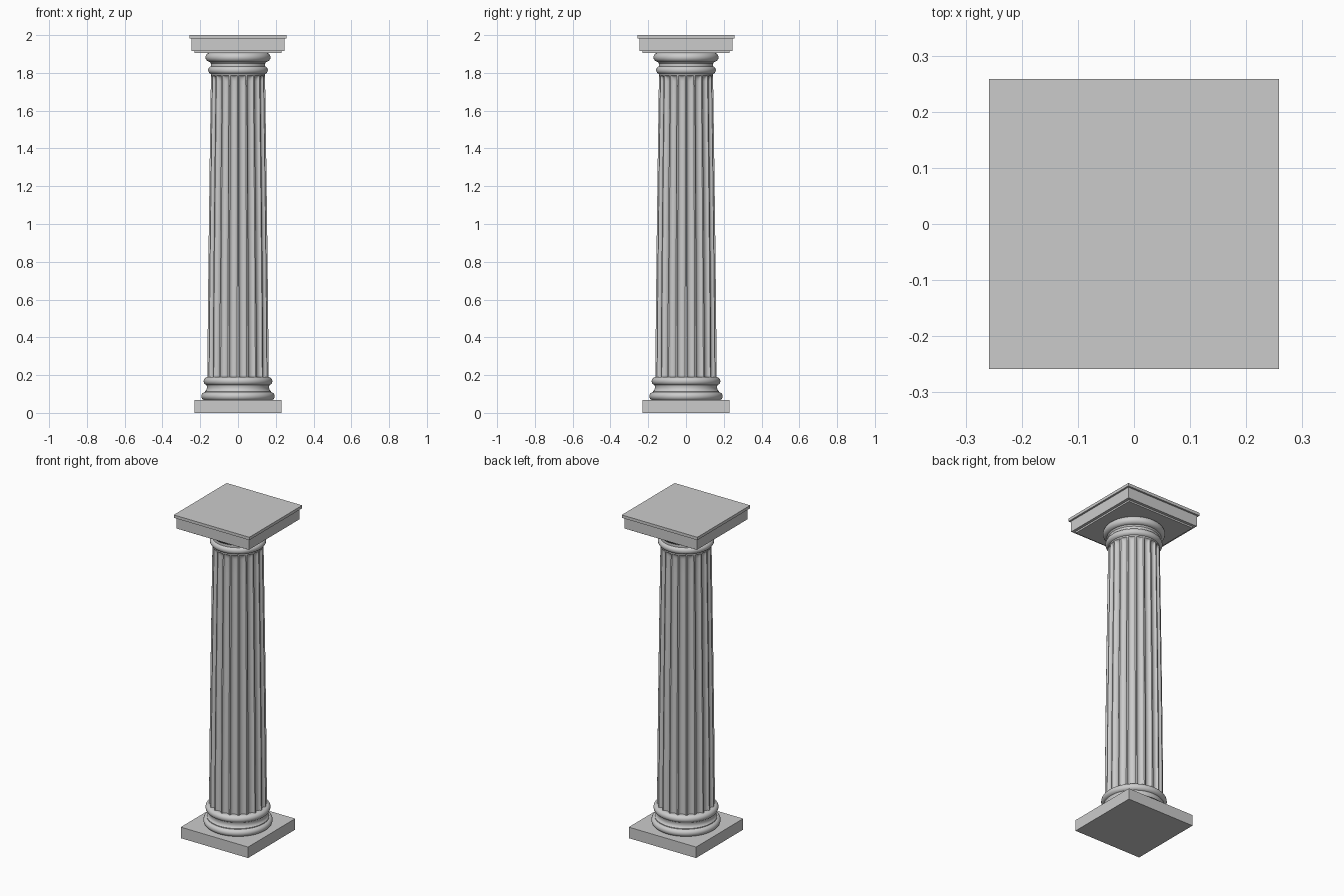
import bpy, bmesh, math

if "Cube" in bpy.data.objects:
    bpy.data.objects.remove(bpy.data.objects["Cube"])

FLUTES = 20


def finish(name, bm, angle=35):
    bmesh.ops.recalc_face_normals(bm, faces=bm.faces)
    me = bpy.data.meshes.new(name)
    bm.to_mesh(me)
    bm.free()
    ob = bpy.data.objects.new(name, me)
    bpy.context.collection.objects.link(ob)
    bpy.ops.object.select_all(action='DESELECT')
    ob.select_set(True)
    bpy.context.view_layer.objects.active = ob
    bpy.ops.object.shade_smooth_by_angle(angle=math.radians(angle))
    return ob


def slab(name, half, z0, z1):
    bm = bmesh.new()
    bmesh.ops.create_cube(bm, size=1)
    for v in bm.verts:
        v.co = (v.co.x * 2 * half, v.co.y * 2 * half, z0 + (v.co.z + 0.5) * (z1 - z0))
    return finish(name, bm)


def loft(name, rings):
    """Skin a stack of closed rings and cap both ends."""
    bm = bmesh.new()
    rows = [[bm.verts.new(p) for p in ring] for ring in rings]
    n = len(rows[0])
    for a, b in zip(rows, rows[1:]):
        for i in range(n):
            j = (i + 1) % n
            bm.faces.new((a[i], a[j], b[j], b[i]))
    bm.faces.new(rows[0][::-1])
    bm.faces.new(rows[-1])
    return finish(name, bm)


def turned(name, profile, n=64):
    return loft(name, [[(r * math.cos(2 * math.pi * i / n), r * math.sin(2 * math.pi * i / n), z)
                        for i in range(n)] for r, z in profile])


def bead(r, z0, z1, steps=10):
    """Half-round moulding profile with outer radius r."""
    h = (z1 - z0) / 2
    return [(r - h + h * math.sin(math.pi * k / steps), z0 + h - h * math.cos(math.pi * k / steps))
            for k in range(steps + 1)]


# Square base and stepped top
slab("plinth", 0.23, 0, 0.068)
slab("abacus_lower_fillet", 0.23, 1.905, 1.917)
slab("abacus", 0.247, 1.915, 1.982)
slab("abacus_cap", 0.258, 1.982, 2.0)

# Round base mouldings
turned("base_lower_torus", bead(0.194, 0.066, 0.11))
turned("base_scotia", [(0.175, 0.105), (0.175, 0.114), (0.168, 0.120), (0.165, 0.130),
                       (0.165, 0.140), (0.168, 0.150)])
turned("base_upper_torus", bead(0.182, 0.146, 0.19))

# Round capital mouldings
turned("capital_astragal", bead(0.158, 1.793, 1.836))
turned("capital_neck", [(0.144, 1.83), (0.144, 1.85), (0.15, 1.858), (0.155, 1.865)])
turned("capital_echinus", bead(0.172, 1.858, 1.907))


# Fluted shaft: scalloped rings whose flutes fade out at the top
def shaft_ring(z):
    t = (z - 0.18) / 1.62
    radius = 0.162 - 0.019 * t ** 1.3
    d = min(max((1.785 - z) / 0.03, 0), 1)
    fade = math.sqrt(1 - (1 - d) ** 2)
    pts = []
    for f in range(FLUTES):
        for k in range(9):
            u = k / 8 * 2 - 1
            depth = 0.015 * fade * radius / 0.16 * math.sqrt(max(0, 1 - u * u))
            a = 2 * math.pi * (f + 0.5 + 0.42 * u) / FLUTES
            r = radius - depth
            pts.append((r * math.cos(a), r * math.sin(a), z))
    return pts


levels = [0.18 + 1.575 * i / 16 for i in range(17)] + [1.765, 1.773, 1.779, 1.783, 1.785, 1.80]
loft("fluted_shaft", [shaft_ring(z) for z in levels])
